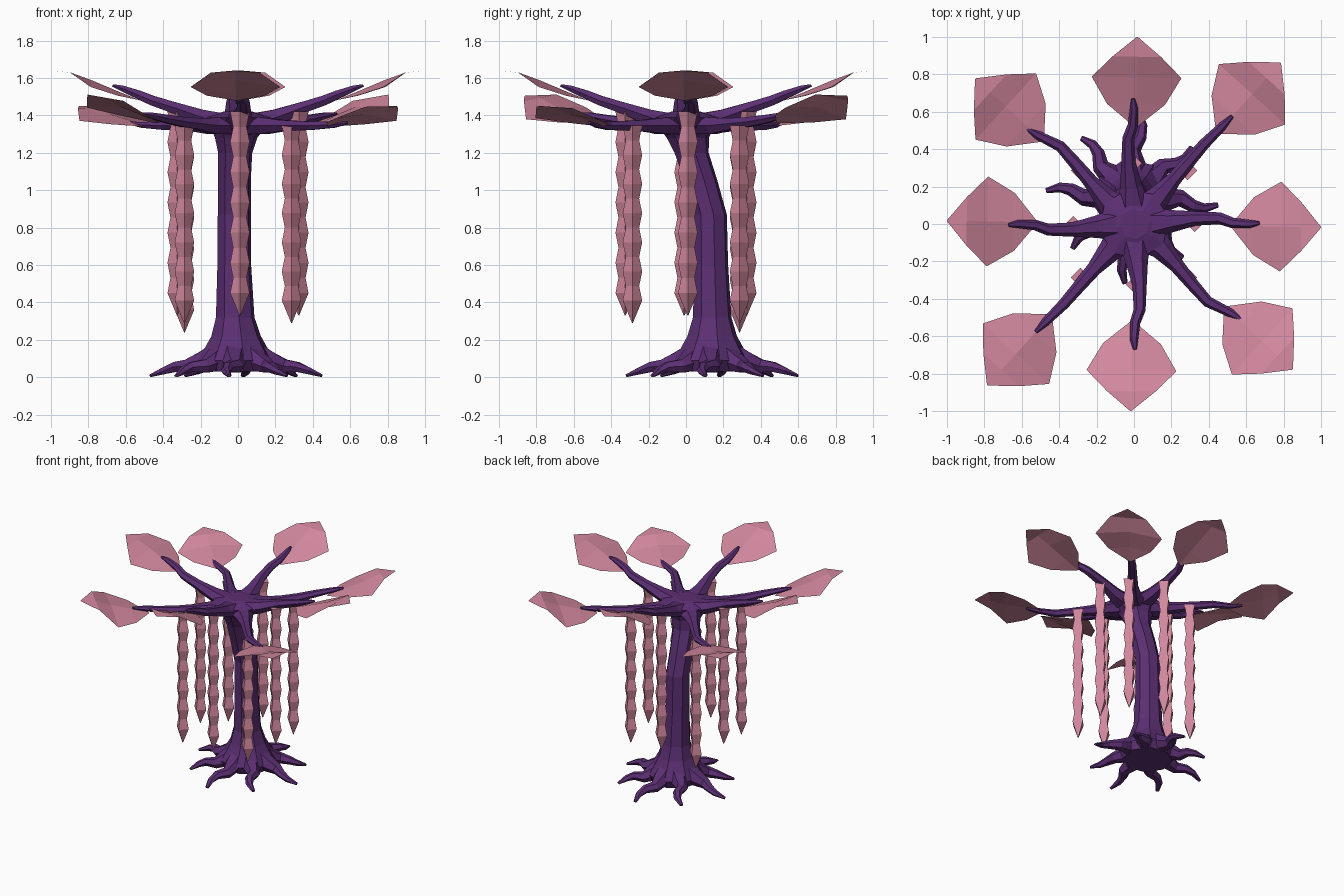
import bpy, bmesh, math
from mathutils import Vector

if "Cube" in bpy.data.objects:
    bpy.data.objects.remove(bpy.data.objects["Cube"])


def material(name, rgb):
    m = bpy.data.materials.new(name)
    m.diffuse_color = (*rgb, 1)
    m.use_nodes = True
    m.node_tree.nodes["Principled BSDF"].inputs["Base Color"].default_value = m.diffuse_color
    return m


PURPLE = material("purple bark", (0.105, 0.028, 0.171))
PINK = material("pink leaf", (0.645, 0.246, 0.342))


def make(name, rings, mat, closed=True):
    """Skin a list of vertex rings into one flat shaded object."""
    bm = bmesh.new()
    vr = [[bm.verts.new(p) for p in r] for r in rings]
    n = len(vr[0])
    for a, b in zip(vr, vr[1:]):
        for i in range(n if closed else n - 1):
            j = (i + 1) % n
            bm.faces.new((a[i], a[j], b[j], b[i]))
    if closed:
        bm.faces.new(vr[0][::-1])
        bm.faces.new(vr[-1])
    bmesh.ops.remove_doubles(bm, verts=bm.verts, dist=0.0005)
    bmesh.ops.recalc_face_normals(bm, faces=bm.faces)
    if not closed and sum(f.normal.z for f in bm.faces) < 0:
        bmesh.ops.reverse_faces(bm, faces=bm.faces)
    me = bpy.data.meshes.new(name)
    bm.to_mesh(me)
    bm.free()
    me.materials.append(mat)
    ob = bpy.data.objects.new(name, me)
    bpy.context.collection.objects.link(ob)
    return ob


def flat_ring(cx, cy, z, r, n, turn=0.0):
    return [Vector((cx + r * math.cos(turn + math.tau * i / n),
                    cy + r * math.sin(turn + math.tau * i / n), z)) for i in range(n)]


def polar(angle, r, side, z, cx=0.0, cy=0.0):
    """Point at distance r along an angle, shifted sideways (counter-clockwise)."""
    c, s = math.cos(angle), math.sin(angle)
    return Vector((cx + r * c - side * s, cy + r * s + side * c, z))


def limb(name, path, n=6):
    """Tapered tube along (point, half width, half height) entries."""
    rings = []
    for k, (p, w, h) in enumerate(path):
        d = path[min(k + 1, len(path) - 1)][0] - path[max(k - 1, 0)][0]
        side = d.cross(Vector((0, 0, 1))).normalized()
        up = side.cross(d).normalized()
        rings.append([p + side * w * math.cos(math.tau * i / n)
                      + up * h * math.sin(math.tau * i / n) for i in range(n)])
    make(name, rings, PURPLE)


# Leaning trunk with flared foot and crown: (x, y, z, radius)
trunk = [(-.01, .14, .03, .18), (-.01, .14, .09, .21), (-.01, .14, .14, .18),
         (-.01, .14, .22, .135), (-.015, .14, .32, .105), (-.02, .135, .6, .092),
         (-.02, .13, .87, .09), (-.02, .08, 1.05, .09), (-.015, .03, 1.2, .093),
         (-.01, .01, 1.28, .115), (0, 0, 1.34, .15), (0, 0, 1.39, .19), (0, 0, 1.42, .08)]
make("trunk", [flat_ring(*t, 8, .2) for t in trunk], PURPLE)

# Eight roots around the foot
for i in range(8):
    a = math.radians(-6 + 45 * i)
    s = 1.0 if i % 2 == 0 else 0.91
    prof = [(.08, 0, .13, .085, .08), (.18, .01, .085, .065, .06), (.26, .025, .06, .045, .04),
            (.33, -.01, .055, .034, .03), (.39, -.015, .035, .026, .022), (.46, .01, .008, .014, .008)]
    limb(f"root_{i + 1}", [(polar(a, r * s, d, z, -.01, .14), w, h) for r, d, z, w, h in prof])


def leaf(name, angle, r0, r1, z0, z1, mid, side, twist=0.0):
    """Folded rhombic leaf; rows of (length part, half width, mid and side heights)."""
    rows = [(0, .008, 0, 0), (.25, .155, .3, .16), (.55, .24, mid, side),
            (.78, .13, .93, .93), (1, 0.003, 1, 1)]
    rings = []
    for t, w, m, e in rows:
        r = r0 + (r1 - r0) * t
        rings.append([polar(angle, r, u * w,
                            z0 + (z1 - z0) * (e if u else m) - twist * u * w)
                      for u in (-1, 0, 1)])
    make(name, rings, PINK, closed=False)


def strand(name, x, y, top, bottom):
    """Hanging four-sided chain of bulges ending in a point."""
    low, count = bottom + .12, 12
    rings = []
    for k in range(count + 1):
        z = top + (low - top) * k / count
        rings.append(flat_ring(x, y, z, .052 if k % 2 == 0 else .036, 4))
    rings.append(flat_ring(x, y, bottom, .002, 4))
    make(name, rings, PINK)


for i in range(4):
    # Raised branch, leaf and strand on each main axis
    a = math.radians(90 * i)
    prof = [(.06, 0, 1.355, .1, .06), (.2, .015, 1.39, .06, .048), (.33, .03, 1.437, .038, .036),
            (.46, .03, 1.48, .032, .03), (.53, .005, 1.51, .028, .026),
            (.62, .0, 1.545, .022, .018), (.67, .005, 1.56, .01, .008)]
    limb(f"upper_branch_{i + 1}", [(polar(a, r, d, z), w, h) for r, d, z, w, h in prof])
    leaf(f"upper_leaf_{i + 1}", a - math.radians(1), .52, 1.0, 1.48, 1.64, .68, .45)
    p = polar(a, .325, .01, 0)
    strand(f"upper_strand_{i + 1}", p.x, p.y, 1.42, .33)

    # Flatter branch, leaf and strand on each diagonal
    high = i % 2 == 0
    a = math.radians(47.7 if high else 48.5) + math.pi / 2 * i
    lift, bend = (.05, .01) if high else (0, -.05)
    prof = [(.06, 0, 1.35, .1, .06), (.2, 0, 1.345, .062, .05),
            (.32, bend * .3, 1.345 + lift * .2, .04, .036), (.45, bend * .7, 1.345 + lift * .4, .034, .03),
            (.57, bend, 1.345 + lift * .7, .03, .026), (.7, bend * .3, 1.35 + lift, .024, .018),
            (.78, 0, 1.36 + lift, .01, .008)]
    limb(f"lower_branch_{i + 1}", [(polar(a, r, d, z), w, h) for r, d, z, w, h in prof])
    b = a if high else a - math.radians(1)
    leaf(f"lower_leaf_{i + 1}", b, .66, 1.165 if high else 1.15, 1.36 if high else 1.34,
         1.505 if high else 1.45, .6, .35, .13 if high else 0.03)
    p = polar(math.radians(45 + 90 * i), .405, 0, 0)
    strand(f"lower_strand_{i + 1}", p.x, p.y, 1.345, .24 if i == 1 else .29)
